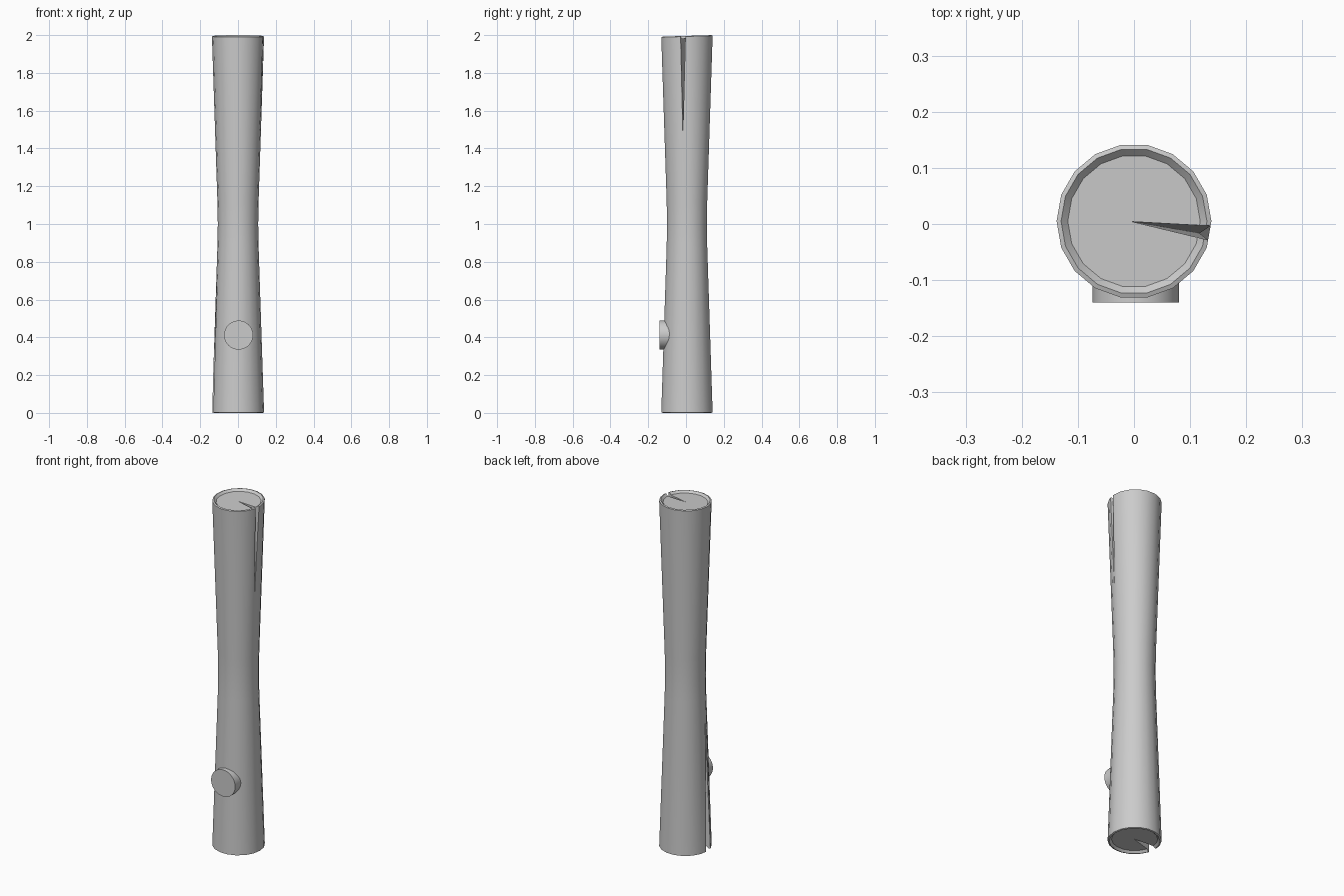
import bpy, bmesh, math
from mathutils import Vector

if "Cube" in bpy.data.objects:
    bpy.data.objects.remove(bpy.data.objects["Cube"])

CY = 0.005   # log axis offset in y
SIDES = 18


def mesh_object(name, bm):
    bmesh.ops.recalc_face_normals(bm, faces=bm.faces)
    me = bpy.data.meshes.new(name)
    bm.to_mesh(me)
    bm.free()
    ob = bpy.data.objects.new(name, me)
    bpy.context.collection.objects.link(ob)
    return ob


def make_log():
    # bark profile (radius, z), with slightly recessed end discs
    profile = [(0.118, 0.012), (0.130, 0.0), (0.138, 0.003), (0.109, 0.88),
               (0.107, 1.0), (0.109, 1.12), (0.138, 1.997), (0.130, 2.0), (0.118, 1.988)]
    bm = bmesh.new()
    rings = []
    for r, z in profile:
        ring = []
        for i in range(SIDES):
            a = 2 * math.pi * i / SIDES
            y = r * math.sin(a)
            tilt = 0.03 * (y - 0.138) if z > 1.9 else 0   # top sawn slightly askew
            ring.append(bm.verts.new((r * math.cos(a), CY + y, z + tilt)))
        rings.append(ring)
    for lo, hi in zip(rings, rings[1:]):
        for i in range(SIDES):
            j = (i + 1) % SIDES
            bm.faces.new((lo[i], lo[j], hi[j], hi[i]))
    bm.faces.new(rings[0])
    bm.faces.new(rings[-1])
    return mesh_object("log", bm)


def cut_crack(log, apex, corners):
    # wedge growing from the end-grain centre out past the bark
    apex = Vector(apex)
    bm = bmesh.new()
    v = [bm.verts.new(apex)]
    v += [bm.verts.new(apex + (Vector(c) - apex) * 1.3) for c in corners]
    for f in ((0, 1, 2), (0, 2, 3), (0, 3, 1), (1, 3, 2)):
        bm.faces.new([v[i] for i in f])
    cutter = mesh_object("crack_cutter", bm)
    mod = log.modifiers.new("crack", 'BOOLEAN')
    mod.operation = 'DIFFERENCE'
    mod.solver = 'EXACT'
    mod.object = cutter
    bpy.context.view_layer.objects.active = log
    bpy.ops.object.modifier_apply(modifier=mod.name)
    bpy.data.objects.remove(cutter)


def polar(deg, z, r=0.138):
    a = math.radians(deg)
    return (r * math.cos(a), CY + r * math.sin(a), z)


log = make_log()
# crack in the top end, and a longer one in the bottom end
cut_crack(log, (-0.008, CY, 2.003), [(0.137, -0.003, 2.003), (0.133, -0.029, 2.003), (0.119, -0.017, 1.46)])
cut_crack(log, (0.008, CY, -0.003), [polar(176, -0.003), polar(197, -0.003), polar(192, 0.75, 0.113)])

# sawn-off branch stub on the front
bpy.ops.mesh.primitive_cylinder_add(vertices=32, radius=0.077, depth=0.09,
                                    location=(0.003, -0.095, 0.412),
                                    rotation=(math.pi / 2, 0, 0))
stub = bpy.context.object
stub.name = "branch_stub"

for ob in (log, stub):
    bpy.ops.object.select_all(action='DESELECT')
    ob.select_set(True)
    bpy.context.view_layer.objects.active = ob
    bpy.ops.object.shade_smooth_by_angle(angle=math.radians(30))
